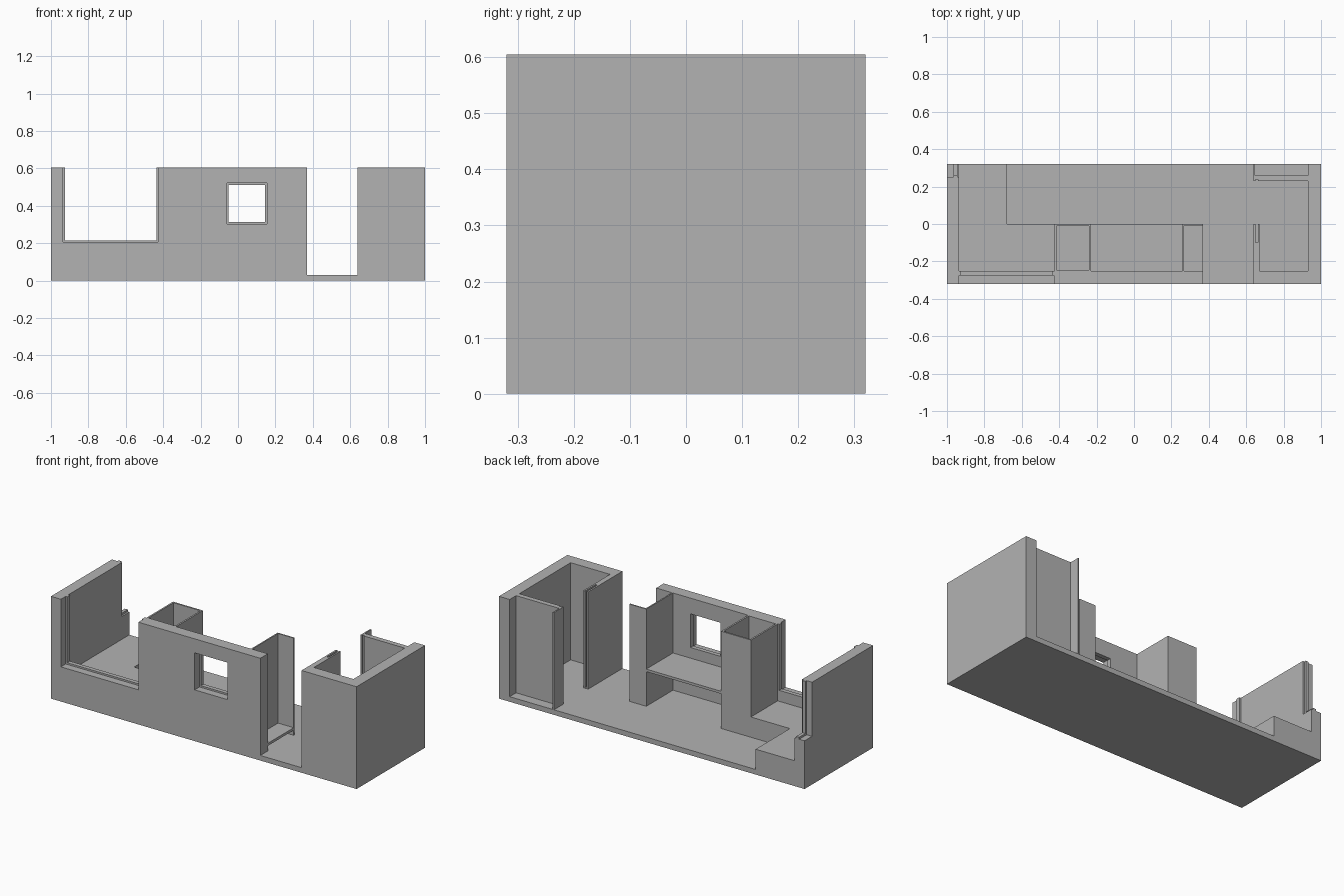
import bpy
import bmesh

cube = bpy.data.objects.get("Cube")
if cube:
    bpy.data.objects.remove(cube, do_unlink=True)

grey = bpy.data.materials.new("plain_grey")
grey.use_nodes = True
colour = (0.45, 0.45, 0.45, 1)
grey.diffuse_color = colour
grey.node_tree.nodes["Principled BSDF"].inputs["Base Color"].default_value = colour


def prism(name, outline, z0, z1):
    """Extrude a plan outline from z0 up to z1."""
    bm = bmesh.new()
    face = bm.faces.new([bm.verts.new((x, y, z0)) for x, y in outline])
    top = bmesh.ops.extrude_face_region(bm, geom=[face])["geom"]
    bmesh.ops.translate(bm, vec=(0, 0, z1 - z0),
                        verts=[v for v in top if isinstance(v, bmesh.types.BMVert)])
    bmesh.ops.recalc_face_normals(bm, faces=bm.faces)
    mesh = bpy.data.meshes.new(name)
    bm.to_mesh(mesh)
    bm.free()
    mesh.materials.append(grey)
    obj = bpy.data.objects.new(name, mesh)
    bpy.context.collection.objects.link(obj)
    return obj


def box(name, x, y, z):
    return prism(name, [(x[0], y[0]), (x[1], y[0]), (x[1], y[1]), (x[0], y[1])], *z)


def cut(obj, *spaces):
    """Subtract box-shaped spaces and keep the finished mesh."""
    cutters = []
    for space in spaces:
        cutter = box("cutter", *space)
        cutter.hide_render = True
        mod = obj.modifiers.new("cut", "BOOLEAN")
        mod.operation, mod.solver, mod.object = "DIFFERENCE", "EXACT", cutter
        cutters.append(cutter)
    bpy.context.view_layer.update()
    graph = bpy.context.evaluated_depsgraph_get()
    mesh = bpy.data.meshes.new_from_object(obj.evaluated_get(graph))
    obj.modifiers.clear()
    obj.data = mesh
    for cutter in cutters:
        bpy.data.objects.remove(cutter, do_unlink=True)


TOP = 0.605     # wall height
FLOOR = 0.03    # floor height
BACK, FRONT, INNER = 0.32, -0.32, -0.25
OVER = 0.7      # cutter height, above the walls

# Floor slab
box("floor", (-1, 1), (FRONT, BACK), (0, FLOOR))

# Front wall: open corner window, small window and doorway, with rebated frames
front_wall = box("front_wall", (-1, 1), (FRONT, INNER), (FLOOR, TOP))
through, rebate = (-0.4, -0.2), (-0.4, -0.275)
cut(front_wall,
    ((0.37, 0.64), through, (0, OVER)),
    ((-0.925, -0.435), through, (0.215, OVER)),
    ((-0.935, -0.428), rebate, (0.205, OVER)),
    ((-0.05, 0.145), through, (0.313, 0.512)),
    ((-0.06, 0.155), rebate, (0.303, 0.522)))

# Right end wall, cut down at the back corner with a raised frame rib
right_wall = box("right_end_wall", (-1, -0.935), (INNER, BACK), (FLOOR, TOP))
cut(right_wall, ((-1.1, -0.8), (0.25, 0.4), (0.285, OVER)))
box("corner_frame_rib", (-0.965, -0.945), (0.25, 0.262), (0.285, TOP))
box("corner_sill_rib", (-0.965, -0.945), (0.262, BACK), (0.285, 0.297))

# Left end wall
box("left_end_wall", (0.93, 1), (INNER, BACK), (FLOOR, TOP))

# Small room: partition with a sliding-door pocket, recessed back wall and fin
partition = box("room_partition", (0.64, 0.672), (INNER, 0), (FLOOR, TOP))
cut(partition, ((0.65, 0.662), (-0.1, 0.1), (FLOOR + 0.005, OVER)))
prism("room_back_wall", [(0.64, 0.26), (0.64, 0.23), (0.65, 0.23), (0.65, 0.238),
                         (0.662, 0.238), (0.662, 0.23), (0.93, 0.23), (0.93, 0.26)],
      FLOOR, TOP)
box("back_wall_fin", (0.64, 0.648), (0.26, BACK), (FLOOR, TOP))

# Raised platform with an L-shaped plan
prism("raised_platform", [(-0.935, INNER), (-0.425, INNER), (-0.425, 0),
                          (-0.68, 0), (-0.68, BACK), (-0.935, BACK)], FLOOR, 0.15)

# Tall cabinet, open at the top
cabinet = box("tall_cabinet", (-0.425, -0.23), (INNER, 0), (FLOOR, TOP))
cut(cabinet, ((-0.415, -0.24), (-0.245, -0.01), (FLOOR + 0.01, OVER)))

# Desk between the cabinet and the closet
box("desk_top", (-0.23, 0.26), (INNER, 0), (0.235, 0.25))

# Closet open towards the doorway, with a low shelf
prism("closet", [(0.26, INNER), (0.268, INNER), (0.268, -0.008), (0.37, -0.008),
                 (0.37, 0), (0.26, 0)], FLOOR, TOP)
box("closet_shelf", (0.268, 0.37), (INNER, -0.008), (0.06, 0.075))
